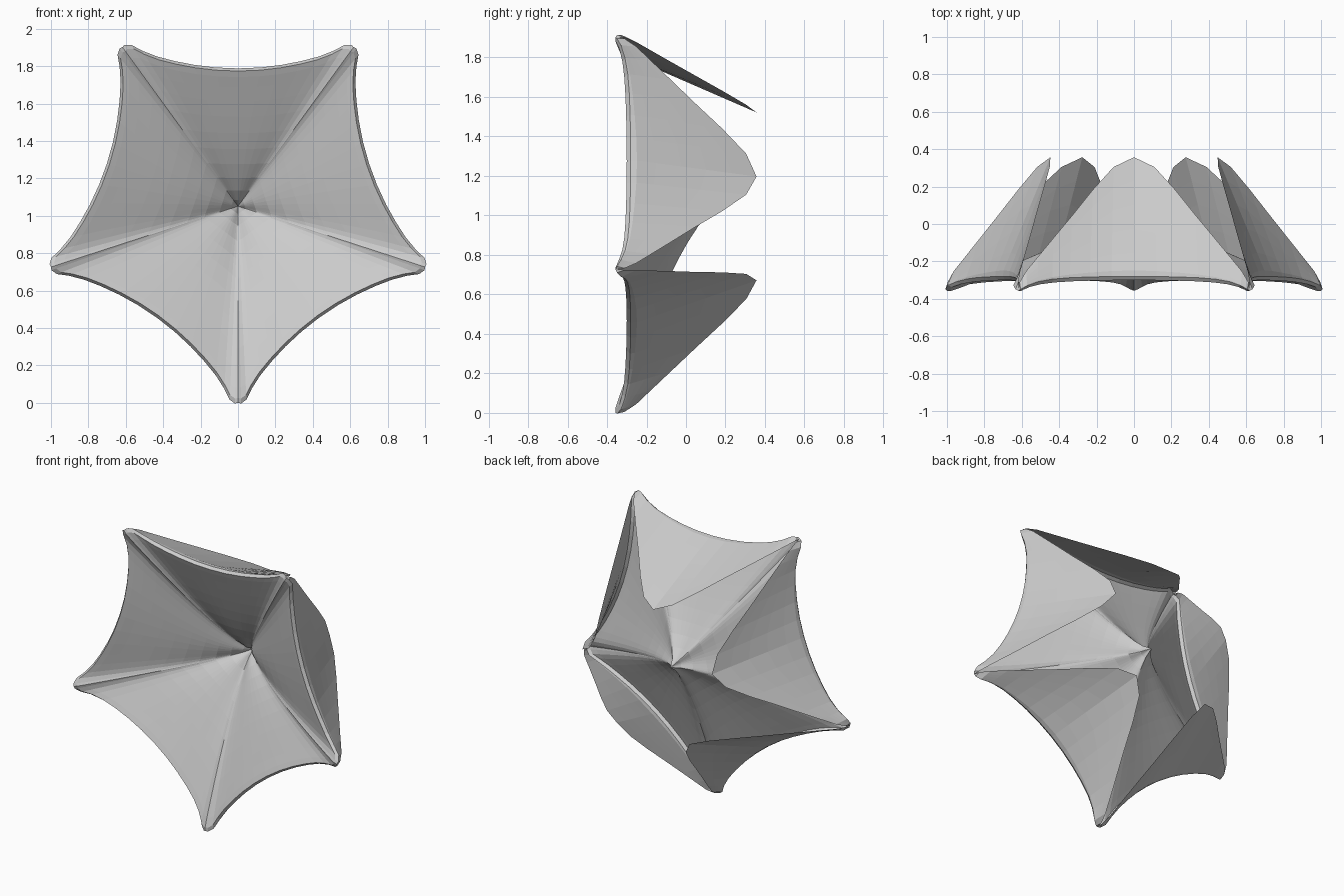
import bpy, bmesh
from math import cos, sin, pi, radians

if "Cube" in bpy.data.objects:
    bpy.data.objects.remove(bpy.data.objects["Cube"])

R = 1.0515                 # tip radius, also height of the centre
APO = R * cos(pi / 5)      # straight edge distance from the centre
HALF = R * sin(pi / 5)     # half of an edge
HUB_Y = 0.17               # depth of the funnel point
N = 16                     # columns per sector
FUNNEL = [0, .04, .1, .18, .27, .37, .48, .6, .72, .83, .92, .975, 1]
FLAP = [.05, .2, .4, .6, .8, 1]
# Flap outline: tangential offset, radial distance, depth
OUTLINE = [(0, .47, .357), (.14, .52, .29), (.26, .61, .13),
           (.46, .745, -.11), (.608, .848, -.29), (HALF, APO, -.35)]
OUT_T = [0, .25, .45, .75, .97, 1]


def rim(t):
    """Concave outer edge of one sector with blunt tips, t from tip to tip."""
    a = abs(t)
    w = .737 + .13 * a ** 2
    if a > .8:
        w += .018 * min(1, (a - .8) / .1)
    w = min(w, .863) if a < .999 else APO
    return HALF * t, w, -.30 - .02 * a ** 2 - .037 * a ** 8


def funnel(t, s):
    """Pleated funnel with creases running to the tips."""
    u, w, y = rim(t)
    w = APO + (w - APO) * s ** 1.5
    power = .7 - .1 * (1 - t * t)            # panels puff forward a little
    depth = HUB_Y + (y - HUB_Y) * min(1, s / .97) ** power
    if s == 1:
        depth += .02 * (1 - abs(t) ** 6)
    return u * s, w * s, depth


def flap(t, v):
    """Petal folded backward from the rim."""
    a = abs(t)
    i = next(k for k in range(5) if a <= OUT_T[k + 1] + 1e-6)
    f = (a - OUT_T[i]) / (OUT_T[i + 1] - OUT_T[i])
    end = [p + (q - p) * f for p, q in zip(OUTLINE[i], OUTLINE[i + 1])]
    end[0] *= 1 if t >= 0 else -1
    start = funnel(t, 1)
    p = [b + (e - b) * v for b, e in zip(start, end)]
    p[1] += .01 * (1 - a) * (1 - v)          # rounded fold
    return p


# Five repeated sectors of funnel and flap, columns denser near the tips
bm = bmesh.new()
for k in range(5):
    ang = radians(90 + 72 * k)
    rows = []
    for kind, steps in ((funnel, FUNNEL), (flap, FLAP)):
        for s in steps:
            row = []
            for j in range(N + 1):
                u, w, y = kind(sin(pi / 2 * (-1 + 2 * j / N)), s)
                row.append(bm.verts.new((w * cos(ang) + u * sin(ang), y,
                                         R + w * sin(ang) - u * cos(ang))))
            rows.append(row)
    for a, b in zip(rows, rows[1:]):
        for j in range(N):
            bm.faces.new((a[j], a[j + 1], b[j + 1], b[j]))
bmesh.ops.remove_doubles(bm, verts=bm.verts, dist=1e-4)
bmesh.ops.dissolve_degenerate(bm, edges=bm.edges, dist=1e-5)
bmesh.ops.recalc_face_normals(bm, faces=bm.faces)

# Orient the funnel to the front
near = min(bm.faces, key=lambda f: (f.calc_center_median().x ** 2
                                    + (f.calc_center_median().z - R) ** 2))
if near.normal.y > 0:
    bmesh.ops.reverse_faces(bm, faces=bm.faces)

mesh = bpy.data.meshes.new("folded_star")
bm.to_mesh(mesh)
bm.free()
bpy.context.collection.objects.link(bpy.data.objects.new("folded_star", mesh))
